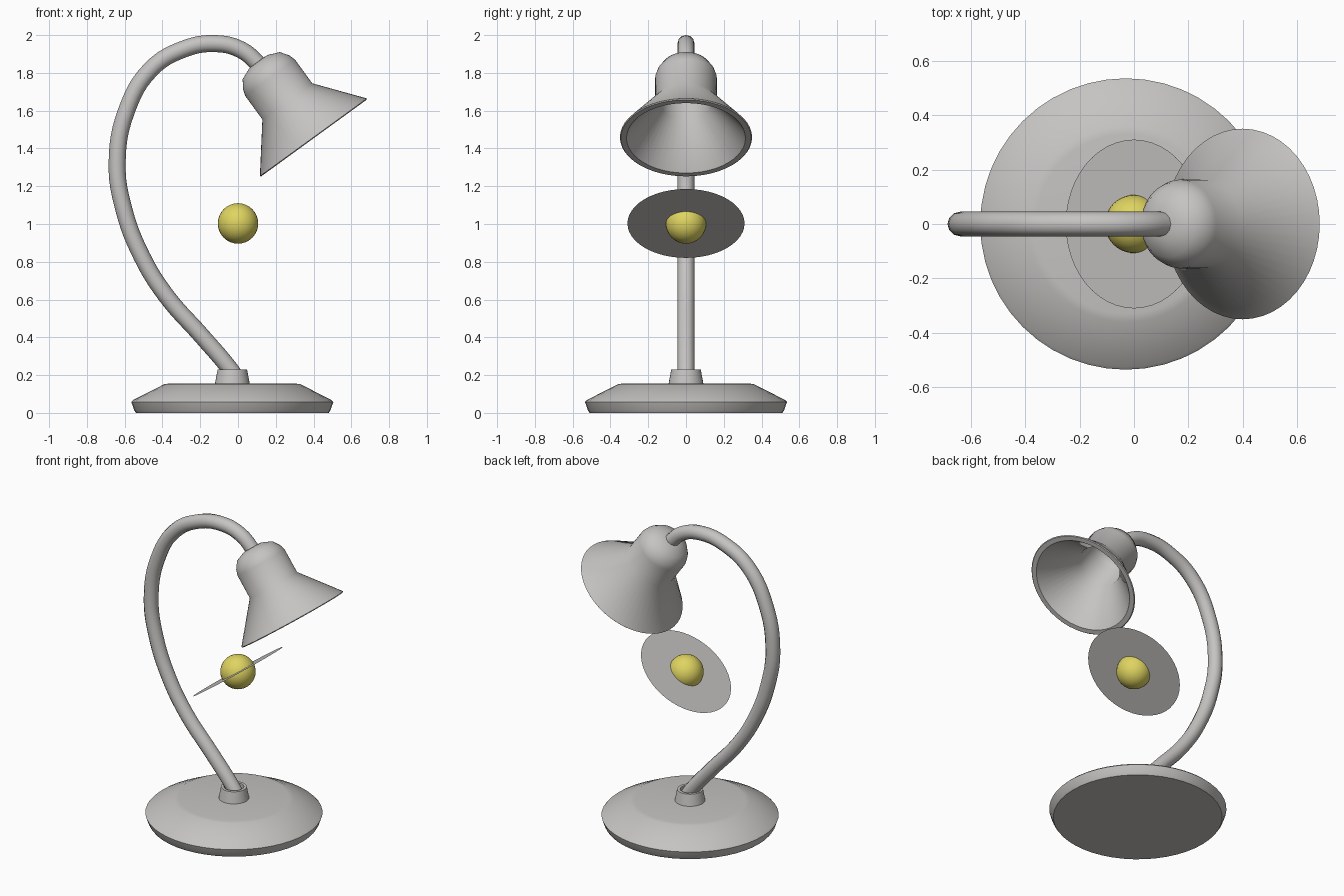
import bpy, bmesh, math
from mathutils import Matrix, Vector

cube = bpy.data.objects.get("Cube")
if cube:
    bpy.data.objects.remove(cube, do_unlink=True)


def material(name, rgb):
    m = bpy.data.materials.new(name)
    m.use_nodes = True
    color = (*rgb, 1)
    m.diffuse_color = color
    m.node_tree.nodes["Principled BSDF"].inputs["Base Color"].default_value = color
    return m


grey = material("warm grey", (0.56, 0.55, 0.535))
yellow = material("bulb yellow", (0.74, 0.66, 0.12))
TILT = math.radians(36)  # lamp head leans this far from upright


def smooth(obj, angle):
    bpy.ops.object.select_all(action='DESELECT')
    obj.select_set(True)
    bpy.context.view_layer.objects.active = obj
    bpy.ops.object.shade_smooth_by_angle(angle=math.radians(angle))


def add_mesh(name, bm, mat, location, tilt=0.0):
    bmesh.ops.recalc_face_normals(bm, faces=bm.faces)
    mesh = bpy.data.meshes.new(name)
    bm.to_mesh(mesh)
    bm.free()
    mesh.materials.append(mat)
    obj = bpy.data.objects.new(name, mesh)
    bpy.context.collection.objects.link(obj)
    obj.location = location
    obj.rotation_euler.y = -tilt
    smooth(obj, 45)
    return obj


def lathe(name, profile, location, tilt=0.0, steps=48):
    """Spin (radius, height) points about the local z axis."""
    bm = bmesh.new()
    verts = [bm.verts.new((r, 0, z)) for r, z in profile]
    edges = [bm.edges.new(pair) for pair in zip(verts, verts[1:])]
    bmesh.ops.spin(bm, geom=verts + edges, cent=(0, 0, 0), axis=(0, 0, 1),
                   angle=math.tau, steps=steps)
    bmesh.ops.remove_doubles(bm, verts=bm.verts, dist=0.0005)
    return add_mesh(name, bm, grey, location, tilt)


# Round weighted foot and the hollow collar on it
lathe("base", [(0, 0), (0.51, 0), (0.52, 0.015), (0.535, 0.058),
               (0.525, 0.068), (0.36, 0.152), (0.33, 0.156), (0, 0.156)],
      (-0.03, 0, 0))
lathe("collar", [(0.093, 0.15), (0.078, 0.23), (0.06, 0.23), (0.06, 0.157)],
      (-0.03, 0, 0), steps=32)

# Gooseneck arm
path = [(0.0, 0.17), (-0.045, 0.235), (-0.19, 0.405), (-0.38, 0.62),
        (-0.51, 0.83), (-0.605, 1.08), (-0.64, 1.32), (-0.59, 1.6),
        (-0.46, 1.82), (-0.29, 1.925), (-0.12, 1.955), (0.02, 1.92),
        (0.13, 1.825)]
curve = bpy.data.curves.new("arm", 'CURVE')
curve.dimensions = '3D'
curve.bevel_depth = 0.045
curve.bevel_resolution = 4
curve.use_fill_caps = True
curve.resolution_u = 6
spline = curve.splines.new('BEZIER')
spline.bezier_points.add(len(path) - 1)
for point, (x, z) in zip(spline.bezier_points, path):
    point.co = (x, 0, z)
    point.handle_left_type = point.handle_right_type = 'AUTO'
curve.materials.append(grey)
arm = bpy.data.objects.new("arm", curve)
bpy.context.collection.objects.link(arm)
bpy.ops.object.select_all(action='DESELECT')
arm.select_set(True)
bpy.context.view_layer.objects.active = arm
bpy.ops.object.convert(target='MESH')
smooth(bpy.context.view_layer.objects.active, 45)

# Flared hollow shade, outer wall then rim then inner wall
lathe("shade", [(0, 0.505), (0.06, 0.5), (0.122, 0.474), (0.152, 0.43),
                (0.163, 0.395), (0.163, 0.24), (0.35, 0.005), (0.345, 0),
                (0.315, 0), (0.135, 0.225), (0.13, 0.4), (0.09, 0.45), (0, 0.465)],
      (0.402, 0, 1.455), TILT)

# Flat disc around the bulb, parallel to the shade opening
bm = bmesh.new()
bmesh.ops.create_circle(bm, cap_ends=True, segments=48, radius=0.31)
add_mesh("light_disc", bm, grey, (0, 0, 1.003), TILT)

# Bulb
bm = bmesh.new()
bmesh.ops.create_uvsphere(bm, u_segments=32, v_segments=16, radius=0.107)
add_mesh("bulb", bm, yellow, (0, 0, 1.003))
